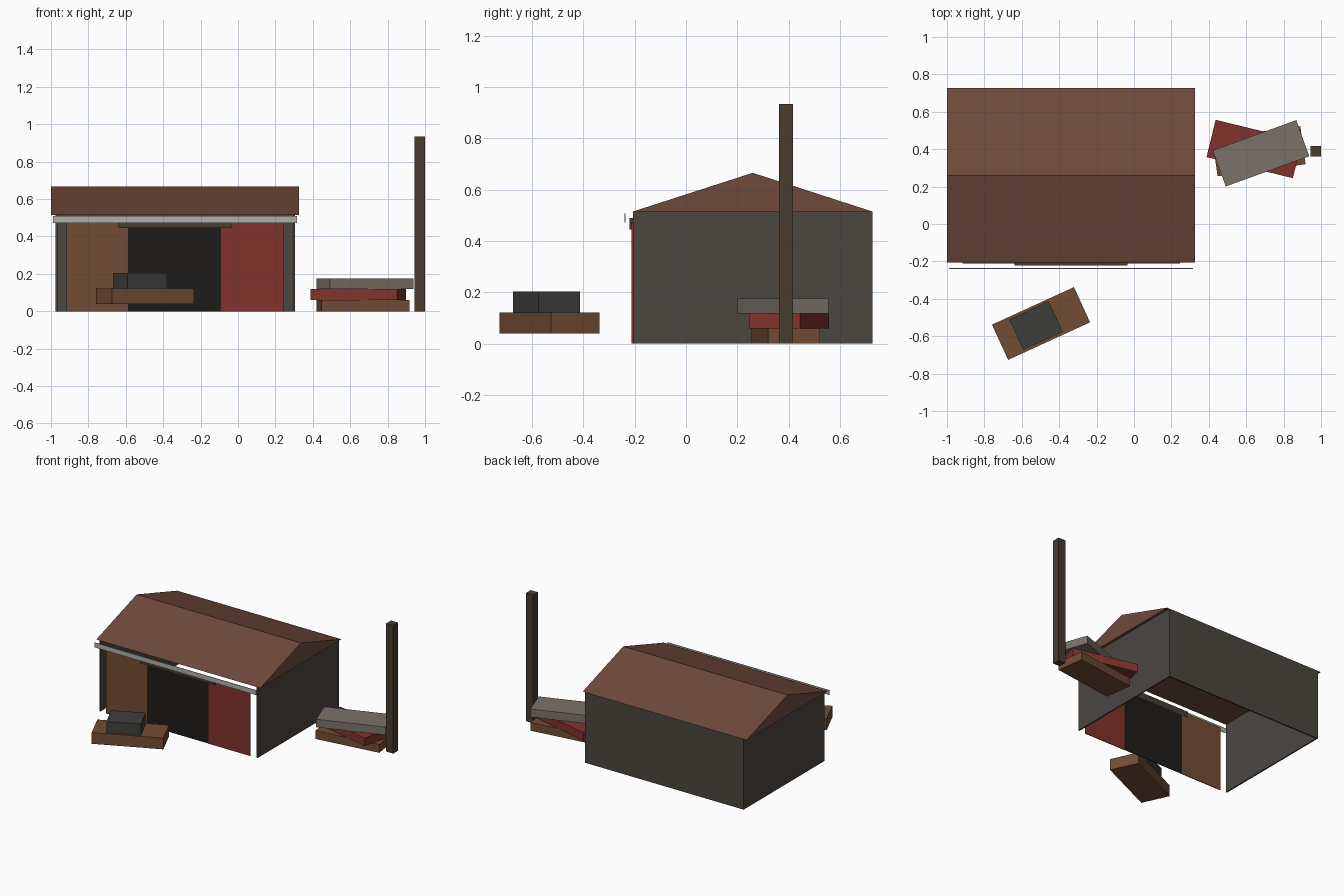
import bpy, bmesh
from math import radians
from mathutils import Matrix, Vector

if "Cube" in bpy.data.objects:
    bpy.data.objects.remove(bpy.data.objects["Cube"])


def mat(name, rgb):
    m = bpy.data.materials.new(name)
    m.diffuse_color = (*rgb, 1)
    m.use_nodes = True
    m.node_tree.nodes["Principled BSDF"].inputs["Base Color"].default_value = m.diffuse_color
    return m


ROOF = mat("roof_brown", (0.16, 0.068, 0.045))
WOOD = mat("wood_brown", (0.17, 0.073, 0.036))
RED = mat("dull_red", (0.22, 0.034, 0.027))
BLACK = mat("opening_black", (0.013, 0.012, 0.010))
WALL = mat("wall_grey", (0.070, 0.061, 0.053))
METAL = mat("rail_grey", (0.43, 0.43, 0.40))
SLAB = mat("slab_grey", (0.195, 0.168, 0.138))
POST = mat("post_brown", (0.065, 0.045, 0.030))
CHARCOAL = mat("charcoal", (0.048, 0.048, 0.045))


def finish(name, bm, material):
    bmesh.ops.recalc_face_normals(bm, faces=bm.faces)
    me = bpy.data.meshes.new(name)
    bm.to_mesh(me)
    bm.free()
    me.materials.append(material)
    ob = bpy.data.objects.new(name, me)
    bpy.context.collection.objects.link(ob)
    return ob


def block(name, center, size, material, angle=0):
    bm = bmesh.new()
    bmesh.ops.create_cube(bm, size=1, matrix=Matrix.Diagonal((*size, 1)))
    ob = finish(name, bm, material)
    ob.location = center
    ob.rotation_euler.z = radians(angle)
    return ob


def span(name, x, y, z, material):
    lo, hi = Vector((x[0], y[0], z[0])), Vector((x[1], y[1], z[1]))
    return block(name, (lo + hi) / 2, hi - lo, material)


# Gable roof: triangular profile extruded along x
bm = bmesh.new()
profile = [(-0.207, 0.515), (0.727, 0.515), (0.26, 0.666)]
face = bm.faces.new([bm.verts.new((-1.0, y, z)) for y, z in profile])
ext = bmesh.ops.extrude_face_region(bm, geom=[face], use_keep_orig=True)
moved = [g for g in ext["geom"] if isinstance(g, bmesh.types.BMVert)]
bmesh.ops.translate(bm, verts=moved, vec=(1.325, 0, 0))
finish("roof", bm, ROOF)

# Three thin walls, open floor and open front
span("left_wall", (-0.975, -0.965), (-0.207, 0.727), (0, 0.515), WALL)
span("right_wall", (0.295, 0.305), (-0.207, 0.727), (0, 0.515), WALL)
span("back_wall", (-0.965, 0.295), (0.717, 0.727), (0, 0.515), WALL)

# Front panels, dark opening, header and rail
span("brown_door_panel", (-0.917, -0.588), (-0.212, -0.206), (0, 0.475), WOOD)
span("dark_opening", (-0.588, -0.09), (-0.210, -0.206), (0, 0.45), BLACK)
span("red_door_panel", (-0.09, 0.245), (-0.212, -0.206), (0, 0.475), RED)
span("door_header", (-0.638, -0.035), (-0.221, -0.205), (0.445, 0.49), POST)
span("front_rail", (-0.99, 0.315), (-0.240, -0.236), (0.473, 0.508), METAL)

# Tall post beside the building
span("tall_post", (0.943, 1.0), (0.362, 0.418), (0, 0.935), POST)

# Two crates in front
block("lower_crate", (-0.497, -0.532, 0.081), (0.482, 0.207, 0.082), WOOD, 24.6)
block("upper_crate", (-0.524, -0.543, 0.163), (0.232, 0.18, 0.082), CHARCOAL, 25)

# Stack of three twisted slabs at the side
block("bottom_slab", (0.668, 0.389, 0.03), (0.475, 0.205, 0.06), WOOD, 7.8)
block("middle_slab", (0.643, 0.401, 0.089), (0.475, 0.205, 0.058), RED, -13.7)
block("top_slab", (0.679, 0.378, 0.147), (0.475, 0.205, 0.058), SLAB, 19.9)
